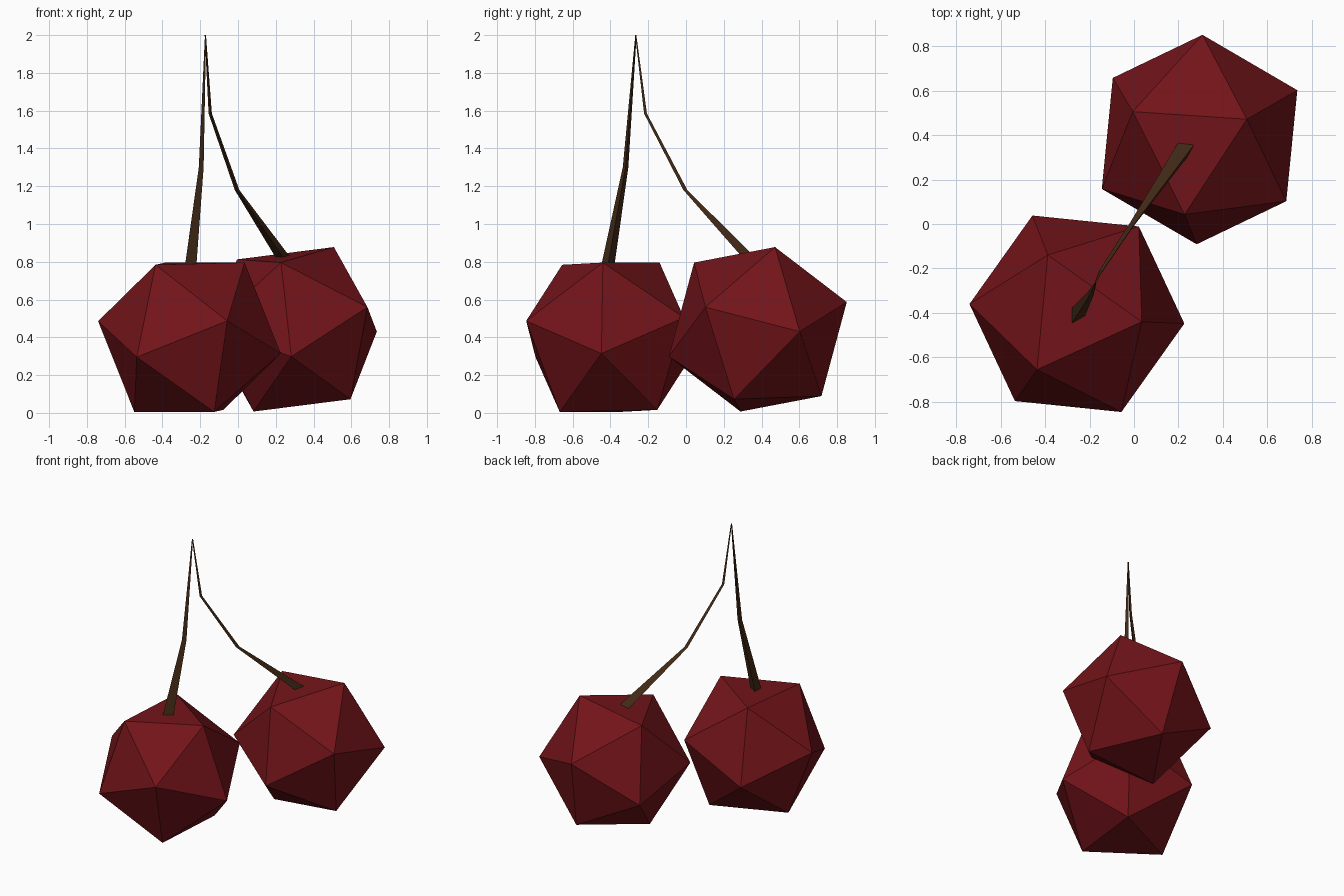
import bpy, bmesh
from math import cos, sin, radians
from mathutils import Vector, Matrix

if "Cube" in bpy.data.objects:
    bpy.data.objects.remove(bpy.data.objects["Cube"])


def material(name, rgb):
    m = bpy.data.materials.new(name)
    m.diffuse_color = (*rgb, 1)
    m.use_nodes = True
    m.node_tree.nodes["Principled BSDF"].inputs["Base Color"].default_value = m.diffuse_color
    return m


def add_object(name, bm, mat):
    bmesh.ops.recalc_face_normals(bm, faces=bm.faces)
    me = bpy.data.meshes.new(name)
    bm.to_mesh(me)
    bm.free()
    me.materials.append(mat)
    ob = bpy.data.objects.new(name, me)
    bpy.context.collection.objects.link(ob)
    return ob


def frame(up, toward):
    # orthonormal axes from a face normal and one of the face's corners
    z = up.normalized()
    x = (toward - z * toward.dot(z)).normalized()
    return Matrix((x, z.cross(x), z)).transposed()


def cherry(name, centre, top_face, mat, radius=0.493):
    # icosahedron turned so that one face matches the given top face directions
    bm = bmesh.new()
    bmesh.ops.create_icosphere(bm, subdivisions=1, radius=radius)
    bm.faces.ensure_lookup_table()
    src = bm.faces[0]
    a = frame(src.calc_center_median(), src.verts[0].co)
    t = [Vector(p) for p in top_face]
    b = frame(t[0] + t[1] + t[2], t[0])
    rot = b @ a.transposed()
    for v in bm.verts:
        v.co = rot @ v.co + Vector(centre)
    return add_object(name, bm, mat)


def stem(name, path, phase, mat):
    # three-sided tapered stalk through (x, y, z, radius) stations
    bm = bmesh.new()
    rings = [[bm.verts.new((x + r * cos(radians(phase + 120 * k)),
                            y + r * sin(radians(phase + 120 * k)), z))
              for k in range(3)] for x, y, z, r in path]
    for lo, hi in zip(rings, rings[1:]):
        for k in range(3):
            n = (k + 1) % 3
            bm.faces.new((lo[k], lo[n], hi[n], hi[k]))
    bm.faces.new(rings[0])
    bm.faces.new(rings[-1])
    return add_object(name, bm, mat)


red = material("cherry_red", (0.17, 0.007, 0.010))
brown = material("stem_brown", (0.055, 0.023, 0.008))

# Fruits
cherry("front_cherry", (-0.257, -0.404, 0.40),
       [(0.292, -0.036, 0.400), (-0.133, 0.264, 0.393), (-0.178, -0.251, 0.385)], red)
cherry("back_cherry", (0.295, 0.38, 0.4425),
       [(0.21, 0.09, 0.4375), (-0.295, 0.125, 0.367), (-0.07, -0.335, 0.355)], red)

# Stems meeting at the top
stem("front_stem", [(-0.260, -0.413, 0.785, 0.040), (-0.199, -0.320, 1.30, 0.017),
                    (-0.173, -0.265, 2.0, 0.004)], 0, brown)
stem("back_stem", [(0.237, 0.342, 0.825, 0.045), (-0.005, 0.000, 1.18, 0.014),
                   (-0.147, -0.212, 1.585, 0.010), (-0.173, -0.265, 2.0, 0.004)], 30, brown)
